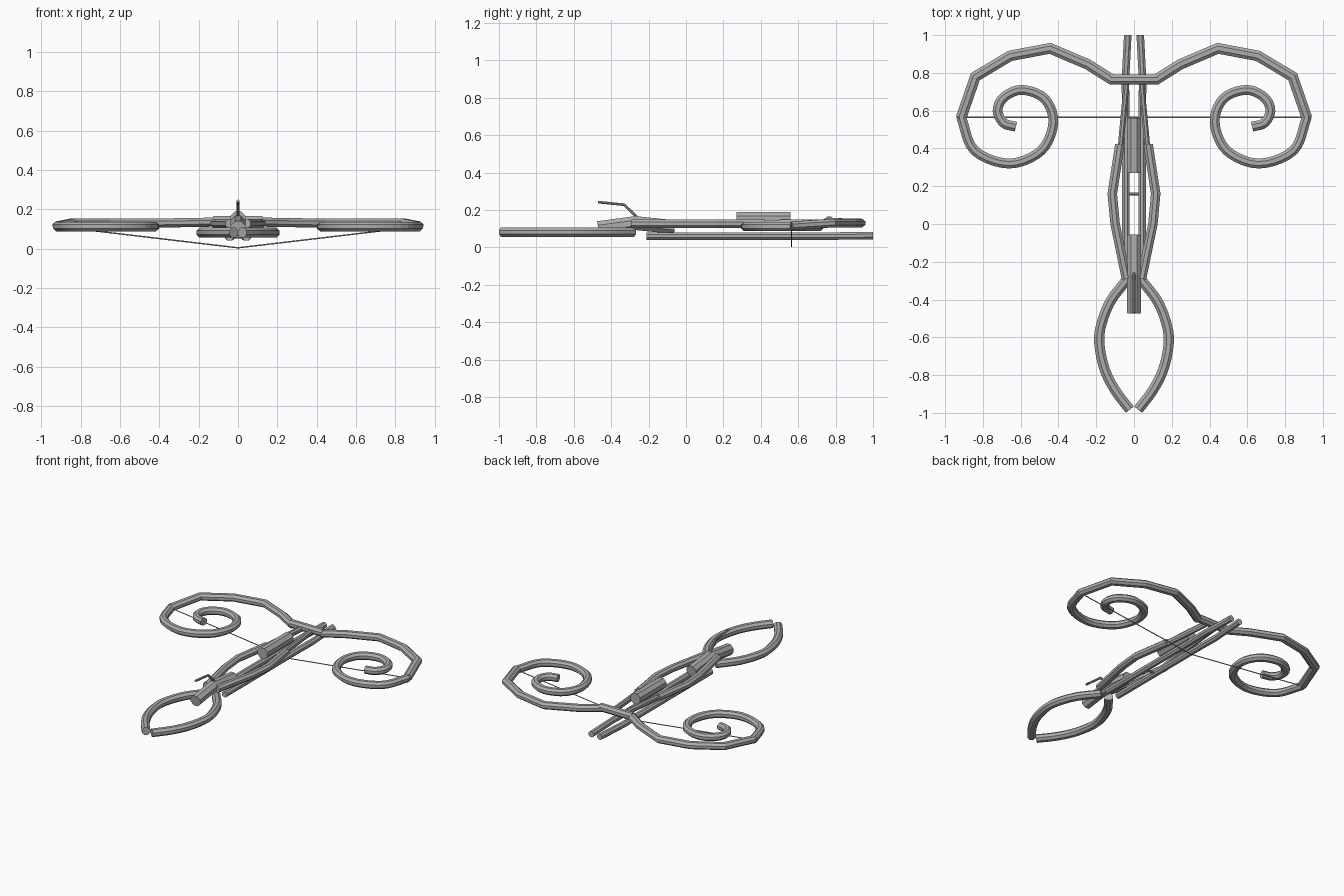
import bpy, bmesh, math
from mathutils import Vector

cube = bpy.data.objects.get("Cube")
if cube:
    bpy.data.objects.remove(cube, do_unlink=True)

grey = bpy.data.materials.new("iron_grey")
grey.use_nodes = True
COLOR = (0.42, 0.42, 0.42, 1)
grey.diffuse_color = COLOR
grey.node_tree.nodes["Principled BSDF"].inputs["Base Color"].default_value = COLOR


def smooth(pts, steps=5):
    """Catmull-Rom curve through the points."""
    p = [Vector(q) for q in pts]
    p = [2 * p[0] - p[1]] + p + [2 * p[-1] - p[-2]]
    out = []
    for a, b, c, d in zip(p, p[1:], p[2:], p[3:]):
        for i in range(steps):
            t = i / steps
            out.append(b + (c - a) * t / 2 + (2 * a - 5 * b + 4 * c - d) * t * t / 2
                       + (3 * b - a - 3 * c + d) * t ** 3 / 2)
    return out + [p[-2]]


def flat(pts, z):
    return [(x, y, z) for x, y in pts]


def tube(name, pts, w, h, sides=8, mirror=False):
    """Sweep a flat-topped polygon along a path with mitred corners."""
    pts = [Vector(p) for p in pts]
    dirs = [(b - a).normalized() for a, b in zip(pts, pts[1:])]
    bm = bmesh.new()
    rings = []
    k = 1 / math.cos(math.pi / sides)
    for i, p in enumerate(pts):
        d0, d1 = dirs[max(i - 1, 0)], dirs[min(i, len(dirs) - 1)]
        t = (d0 + d1).normalized()
        side = t.cross(Vector((0, 0, 1))).normalized()
        up = side.cross(t)
        turn = 1 / max(t.dot(d0), 0.5)
        bend_side = abs((d1 - d0).dot(side)) > abs((d1 - d0).dot(up))
        sw, sh = (turn, 1) if bend_side else (1, turn)
        ring = []
        for j in range(sides):
            a = math.tau * (j + 0.5) / sides
            ring.append(bm.verts.new(p + side * math.cos(a) * w * k * sw
                                     + up * math.sin(a) * h * k * sh))
        rings.append(ring)
    for r, s in zip(rings, rings[1:]):
        for j in range(sides):
            n = (j + 1) % sides
            bm.faces.new((r[j], r[n], s[n], s[j]))
    bm.faces.new(rings[0])
    bm.faces.new(rings[-1])
    bmesh.ops.recalc_face_normals(bm, faces=bm.faces)
    mesh = bpy.data.meshes.new(name)
    bm.to_mesh(mesh)
    bm.free()
    mesh.materials.append(grey)
    ob = bpy.data.objects.new(name, mesh)
    bpy.context.collection.objects.link(ob)
    if mirror:
        ob.modifiers.new("mirror", "MIRROR").use_axis[0] = True
    return ob


# Bow: centre bar, faceted limbs and curled tips
tube("bow_centre", [(-0.125, 0.765, 0.14), (0.125, 0.765, 0.14)], 0.026, 0.025)
tube("bow_limb", [(0.11, 0.76, 0.135), (0.245, 0.845, 0.132), (0.444, 0.93, 0.13),
                  (0.656, 0.89, 0.13), (0.84, 0.78, 0.13), (0.915, 0.563, 0.115)],
     0.028, 0.023, mirror=True)
curl = [(0.915, 0.565), (0.845, 0.39), (0.66, 0.32), (0.49, 0.39), (0.427, 0.54),
        (0.475, 0.665), (0.595, 0.71), (0.69, 0.67), (0.722, 0.6), (0.69, 0.535),
        (0.625, 0.515)]
tube("bow_curl", smooth(flat(curl, 0.112)), 0.026, 0.024, mirror=True)

# String dips beneath the rails
tube("string", [(-0.94, 0.565, 0.115), (0, 0.565, 0.004), (0.94, 0.565, 0.115)],
     0.003, 0.003, 6)

# Lower rails, cross pin
tube("lower_rail", [(0.043, -0.21, 0.06), (0.043, 0.6, 0.06), (0.046, 0.75, 0.06),
                    (0.033, 1.0, 0.063)], 0.02, 0.02, mirror=True)
tube("cross_pin", [(-0.04, 0.16, 0.06), (0.04, 0.16, 0.06)], 0.008, 0.008)

# Side stocks and the slimmer braces running to the bow
tube("side_stock", [(0.075, 0.42, 0.127), (0.115, 0.16, 0.127), (0.1, 0, 0.127),
                    (0.04, -0.29, 0.127)], 0.025, 0.023, mirror=True)
tube("front_brace", [(0.07, 0.42, 0.127), (0.038, 0.76, 0.13)], 0.015, 0.02, mirror=True)

# Top barrel, rear grip, lever
tube("top_barrel", [(0, 0.27, 0.152), (0, 0.56, 0.152)], 0.037, 0.037)
tube("rear_grip", [(0, -0.47, 0.103), (0, -0.27, 0.13), (0, -0.06, 0.108)], 0.037, 0.037)
tube("lever", [(0, -0.47, 0.242), (0, -0.33, 0.228), (0, -0.25, 0.15)], 0.007, 0.007)

# Leaf-shaped shoulder loop
leaf = [(0.03, -0.285), (0.125, -0.41), (0.175, -0.54), (0.183, -0.64), (0.155, -0.77),
        (0.1, -0.88), (0.022, -0.983)]
tube("shoulder_loop", smooth(flat(leaf, 0.081)), 0.027, 0.025, mirror=True)
